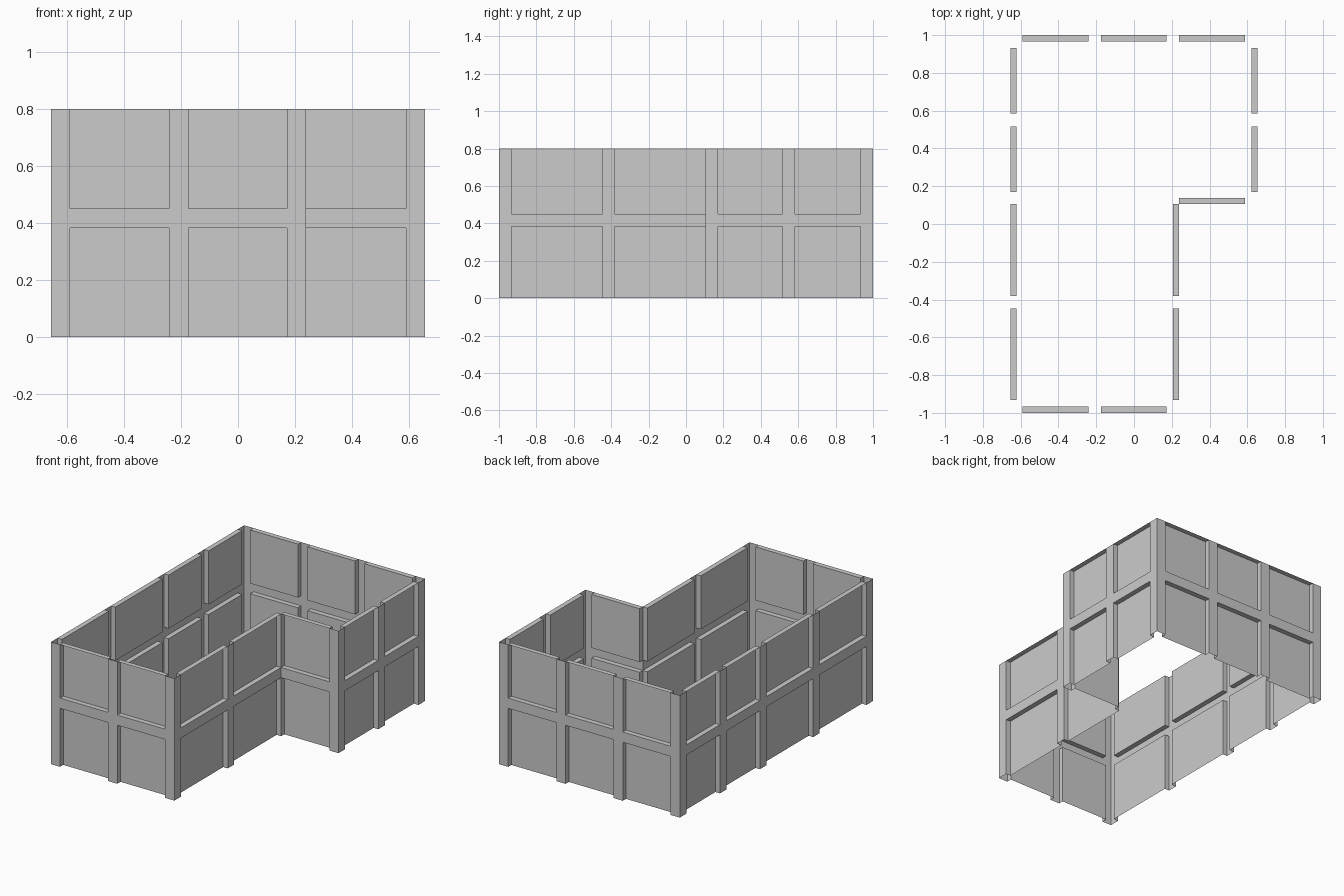
import bpy, bmesh
from mathutils import Vector

if "Cube" in bpy.data.objects:
    bpy.data.objects.remove(bpy.data.objects["Cube"])

DEPTH = 0.033                      # recess depth of each panel
ROWS = [0, 0.383, 0.45, 0.8]       # lower panel, middle rail, upper panel

X, Y = 0.655, 1.0
IX, IY = 0.239, 0.105              # inner corner of the L
XP = [(-0.589, -0.242), (-0.174, 0.172), (0.239, 0.588)]
YP = [(-0.932, -0.447), (-0.381, IY), (0.17, 0.516), (0.584, 0.932)]


def wall(name, start, end, panels, axis):
    """Single-sheet wall from start to end (counter-clockwise), recessed panels."""
    a, b = Vector((*start, 0)), Vector((*end, 0))
    length = (b - a).length
    u_dir = (b - a) / length
    inward = Vector((-u_dir.y, u_dir.x, 0))
    spans = sorted(tuple(sorted(abs(v - a[axis]) for v in p)) for p in panels)
    bm = bmesh.new()

    def quad(*pts):
        bm.faces.new([bm.verts.new(a + u_dir * u + inward * d + Vector((0, 0, z)))
                      for u, d, z in pts])

    def flat(u0, u1, z0, z1, d):
        quad((u0, d, z0), (u1, d, z0), (u1, d, z1), (u0, d, z1))

    # posts between the panels
    cuts = [0] + [v for s in spans for v in s] + [length]
    for u0, u1 in zip(cuts[::2], cuts[1::2]):
        if u1 - u0 > 0.005:
            for z0, z1 in zip(ROWS, ROWS[1:]):
                flat(u0, u1, z0, z1, 0)

    for u0, u1 in spans:
        # middle rail
        flat(u0, u1, ROWS[1], ROWS[2], 0)
        # recessed panels with their reveals
        for z0, z1 in ((ROWS[0], ROWS[1]), (ROWS[2], ROWS[3])):
            D = DEPTH
            flat(u0, u1, z0, z1, D)
            quad((u0, 0, z0), (u0, D, z0), (u0, D, z1), (u0, 0, z1))
            quad((u1, 0, z1), (u1, D, z1), (u1, D, z0), (u1, 0, z0))
            quad((u0, D, z1), (u1, D, z1), (u1, 0, z1), (u0, 0, z1))
            if z0 > 0:             # the base of the building stays open
                quad((u0, 0, z0), (u1, 0, z0), (u1, D, z0), (u0, D, z0))

    bmesh.ops.remove_doubles(bm, verts=bm.verts, dist=0.0005)
    mesh = bpy.data.meshes.new(name)
    bm.to_mesh(mesh)
    bm.free()
    bpy.context.collection.objects.link(bpy.data.objects.new(name, mesh))


# L-shaped footprint, walked counter-clockwise
wall("front_wall", (-X, -Y), (IX, -Y), XP[:2], 0)
wall("wing_side_wall", (IX, -Y), (IX, IY), YP[:2], 1)
wall("inner_front_wall", (IX, IY), (X, IY), XP[2:], 0)
wall("right_wall", (X, IY), (X, Y), YP[2:], 1)
wall("back_wall", (X, Y), (-X, Y), XP, 0)
wall("left_wall", (-X, Y), (-X, -Y), YP, 1)
